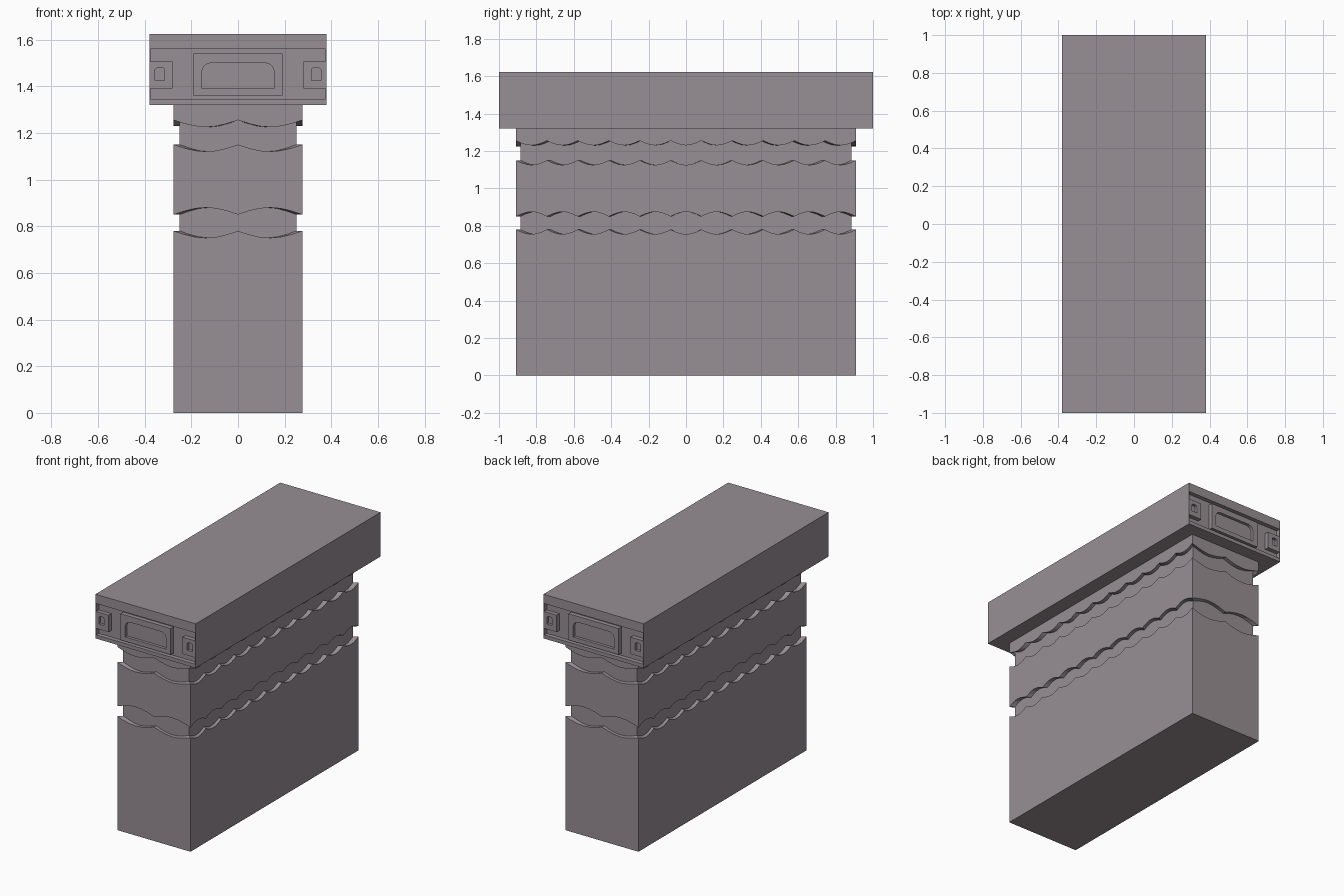
import bpy, bmesh, math

if "Cube" in bpy.data.objects:
    bpy.data.objects.remove(bpy.data.objects["Cube"])

stone = bpy.data.materials.new("mauve grey stone")
stone.diffuse_color = (0.31, 0.272, 0.294, 1)
stone.use_nodes = True
stone.node_tree.nodes["Principled BSDF"].inputs["Base Color"].default_value = stone.diffuse_color


def finish(name, bm, hidden=False):
    bmesh.ops.recalc_face_normals(bm, faces=bm.faces[:])
    me = bpy.data.meshes.new(name)
    bm.to_mesh(me)
    bm.free()
    me.materials.append(stone)
    ob = bpy.data.objects.new(name, me)
    bpy.context.collection.objects.link(ob)
    ob.hide_render = hidden
    ob.hide_viewport = hidden
    return ob


def prism(bm, outline, y0, y1):
    """Extrude an x/z outline between two y positions."""
    a = [bm.verts.new((x, y0, z)) for x, z in outline]
    b = [bm.verts.new((x, y1, z)) for x, z in outline]
    bm.faces.new(a)
    bm.faces.new(b[::-1])
    for i in range(len(a)):
        j = (i + 1) % len(a)
        bm.faces.new((a[i], b[i], b[j], a[j]))


def rect(x0, x1, z0, z1):
    return [(x0, z0), (x1, z0), (x1, z1), (x0, z1)]


def cut(ob, cutter):
    m = ob.modifiers.new("cut", "BOOLEAN")
    m.operation = "DIFFERENCE"
    m.solver = "EXACT"
    m.object = cutter


# Body: one loft with scalloped grooves all round
X, Y, XI, YI, SEG = 0.277, 0.91, 0.25, 0.885, 6
corners = [(-X, -Y), (X, -Y), (X, Y), (-X, Y)]
path = []
for k in range(4):
    (ax, ay), (bx, by) = corners[k], corners[(k + 1) % 4]
    humps, amp = (2, 0.03) if k % 2 == 0 else (11, 0.025)
    n = humps * SEG
    for i in range(n):
        t = i / n
        wave = amp * abs(math.sin(math.pi * t * humps))
        path.append((ax + (bx - ax) * t, ay + (by - ay) * t, wave))

# (height, wave direction, is recessed)
levels = [(0, 0, 0), (0.78, -1, 0), (0.78, -1, 1), (0.85, 1, 1), (0.85, 1, 0),
          (1.15, -1, 0), (1.15, -1, 1), (1.255, -1, 1), (1.255, -1, 0), (1.32, 0, 0)]
bm = bmesh.new()
loops = []
for z, d, inner in levels:
    sx, sy = (XI / X, YI / Y) if inner else (1, 1)
    loops.append([bm.verts.new((x * sx, y * sy, z + d * w)) for x, y, w in path])
for a, b in zip(loops, loops[1:]):
    for i in range(len(a)):
        j = (i + 1) % len(a)
        bm.faces.new((a[i], a[j], b[j], b[i]))
bm.faces.new(loops[0][::-1])
bm.faces.new(loops[-1])
finish("scalloped_body", bm)

# Cap slab with recessed ends and dimpled corner pads
bm = bmesh.new()
prism(bm, rect(-0.38, 0.38, 1.32, 1.623), -1, 1)
cap = finish("cap_slab", bm)
half = [(0.28, 1.39), (0.375, 1.39), (0.375, 1.345)]
half_top = [(0.375, 1.56), (0.375, 1.505), (0.28, 1.505)]
right = half_top + half
recess = right + [(-x, z) for x, z in right[::-1]]
bm = bmesh.new()
for s in (-1, 1):
    prism(bm, recess, s * 0.97, s * 1.1)
    for c in (-0.335, 0.335):
        w, h, b = 0.02, 0.027, 0.007
        hole = [(c - w, 1.452 - h), (c + w, 1.452 - h), (c + w, 1.452 + h - b),
                (c + w - b, 1.452 + h), (c - w + b, 1.452 + h), (c - w, 1.452 + h - b)]
        prism(bm, hole, s * 0.98, s * 1.1)
cut(cap, finish("cap_end_cutter", bm, True))

# Central end panels with a rounded-top sunken field
arc = [(0.115 + 0.04 * math.cos(a), 1.46 + 0.04 * math.sin(a))
       for a in [i * math.pi / 8 for i in range(5)]]
field = [(0.155, 1.39)] + arc
field += [(-x, z) for x, z in field[::-1]]
for s, side in ((-1, "front"), (1, "back")):
    bm = bmesh.new()
    prism(bm, rect(-0.19, 0.19, 1.36, 1.54), s * 0.969, s * 1.0)
    panel = finish(side + "_panel", bm)
    bm = bmesh.new()
    prism(bm, field, s * 0.98, s * 1.1)
    cut(panel, finish(side + "_panel_cutter", bm, True))
